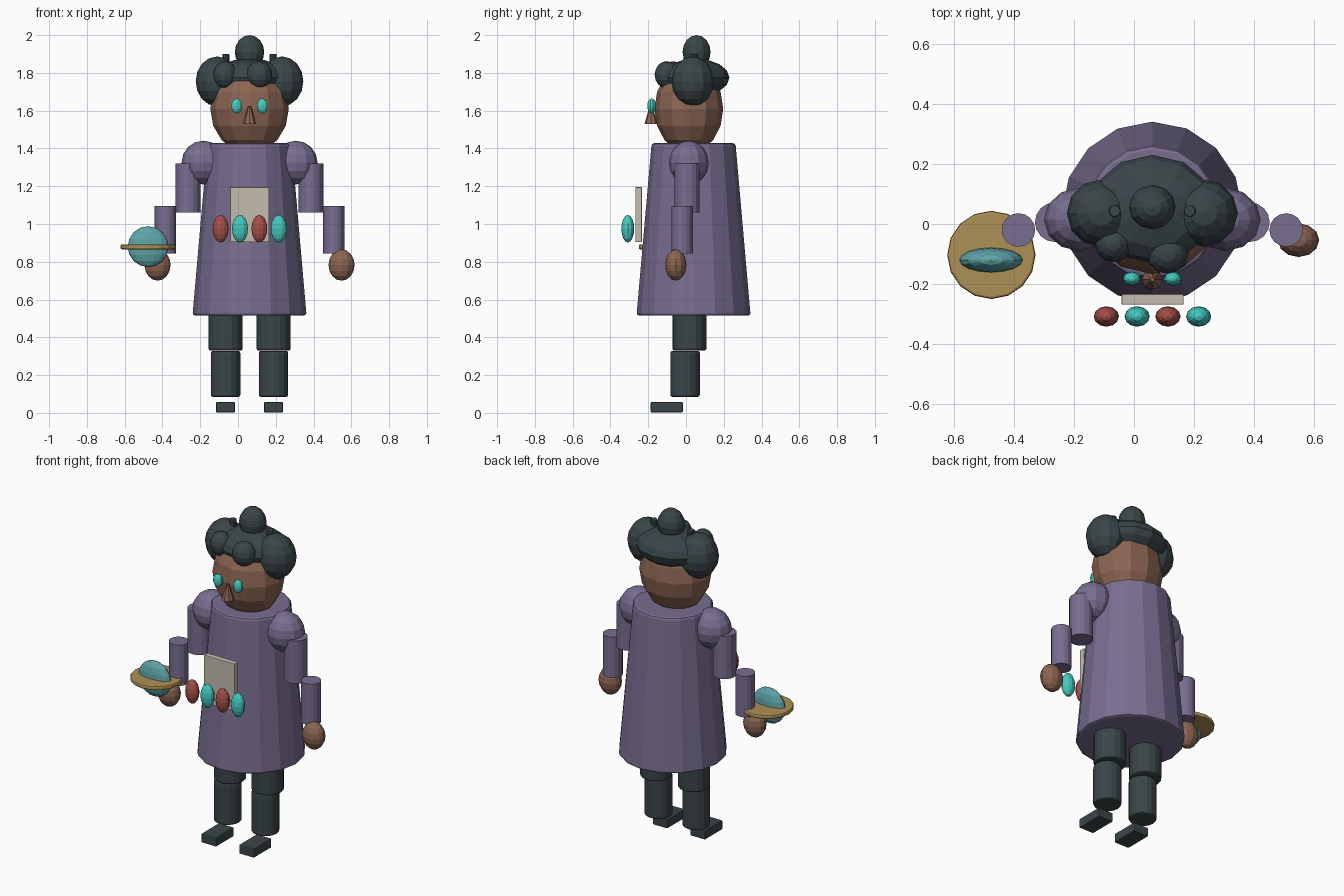
import bpy
from math import radians

if "Cube" in bpy.data.objects:
    bpy.data.objects.remove(bpy.data.objects["Cube"])

CX = 0.061  # body axis


def mat(name, r, g, b):
    m = bpy.data.materials.new(name)
    m.diffuse_color = (r, g, b, 1)
    m.use_nodes = True
    m.node_tree.nodes["Principled BSDF"].inputs["Base Color"].default_value = m.diffuse_color
    return m


PURPLE = mat("purple_cloth", 0.19, 0.155, 0.28)
SKIN = mat("skin", 0.26, 0.13, 0.085)
DARK = mat("dark", 0.042, 0.06, 0.067)
TEAL = mat("teal", 0.06, 0.60, 0.54)
RED = mat("red", 0.38, 0.08, 0.065)
GLOBE = mat("globe", 0.11, 0.37, 0.39)
GOLD = mat("gold", 0.43, 0.28, 0.09)
CREAM = mat("cream", 0.56, 0.51, 0.43)


def finish(name, material, scale=(1, 1, 1), bevel=0):
    o = bpy.context.object
    o.name = name
    o.scale = scale
    bpy.ops.object.transform_apply(location=False, rotation=True, scale=True)
    o.data.materials.append(material)
    if bevel:
        b = o.modifiers.new("bevel", "BEVEL")
        b.width = bevel
        b.segments = 2
        b.limit_method = 'ANGLE'
        b.angle_limit = radians(40)
    return o


def ball(name, loc, radii, material, seg=12, rings=8):
    bpy.ops.mesh.primitive_uv_sphere_add(segments=seg, ring_count=rings, radius=1, location=loc)
    return finish(name, material, radii)


def tube(name, x, y, z0, z1, r, material, top=None, seg=16, bevel=0):
    bpy.ops.mesh.primitive_cone_add(vertices=seg, radius1=r, radius2=r if top is None else top,
                                    depth=z1 - z0, location=(x, y, (z0 + z1) / 2))
    return finish(name, material, bevel=bevel)


def box(name, loc, size, material, bevel=0):
    bpy.ops.mesh.primitive_cube_add(size=1, location=loc)
    return finish(name, material, size, bevel)


# Coat and head
tube("coat", CX, 0.04, 0.515, 1.428, 0.302, PURPLE, top=0.222, bevel=0.014)
ball("head", (CX, 0.015, 1.61), (0.208, 0.182, 0.235), SKIN)

# Face
tube("nose", CX, -0.185, 1.53, 1.625, 0.035, SKIN, top=0.007, seg=8)

# Hair
ball("hair_cap", (CX, 0.05, 1.775), (0.21, 0.18, 0.1), DARK)
ball("hair_bun", (CX, 0.056, 1.91), (0.078, 0.074, 0.09), DARK)
ball("hair_curl_left", (-0.068, -0.067, 1.79), (0.062, 0.06, 0.072), DARK)
ball("hair_curl_right", (0.112, -0.102, 1.79), (0.069, 0.064, 0.072), DARK)

# Paired parts, mirrored about the body axis
for side, s in (("left", -1), ("right", 1)):
    ball("eye_" + side, (CX + s * 0.068, -0.182, 1.625), (0.03, 0.023, 0.04), TEAL, 10, 8)
    ball("hair_puff_" + side, (CX + s * 0.172, 0.036, 1.755), (0.113, 0.112, 0.132), DARK)
    tube("hair_pin_" + side, CX + s * 0.125, 0.043, 1.80, 1.90, 0.02, DARK, seg=10, bevel=0.005)
    ball("shoulder_" + side, (CX + s * 0.245, 0.015, 1.325), (0.115, 0.105, 0.116), PURPLE)
    tube("upper_arm_" + side, CX + s * 0.325, 0.006, 1.06, 1.32, 0.066, PURPLE)
    tube("forearm_" + side, CX + s * 0.446, -0.02, 0.845, 1.094, 0.056, PURPLE)
    ball("hand_" + side, (CX + s * 0.487, -0.054, 0.783), (0.069, 0.056, 0.083), SKIN)
    tube("thigh_" + side, CX + s * 0.127, 0.018, 0.33, 0.62, 0.09, DARK, bevel=0.01)
    tube("shin_" + side, CX + s * 0.127, -0.005, 0.085, 0.328, 0.078, DARK, bevel=0.01)
    box("foot_" + side, (CX + s * 0.127, -0.102, 0.03), (0.1, 0.17, 0.055), DARK, 0.005)

# Apron pocket panel and row of buttons
box("chest_panel", (0.062, -0.251, 1.05), (0.206, 0.035, 0.29), CREAM, 0.003)
for i in range(4):
    ball(f"button_{i + 1}", (-0.092 + i * 0.1025, -0.308, 0.975), (0.042, 0.034, 0.073),
         TEAL if i % 2 else RED)

# Flat ringed globe carried in one hand
ball("globe", (-0.476, -0.12, 0.88), (0.108, 0.042, 0.108), GLOBE, 16, 8)
tube("globe_ring", -0.475, -0.103, 0.866, 0.892, 0.147, GOLD, bevel=0.008)
